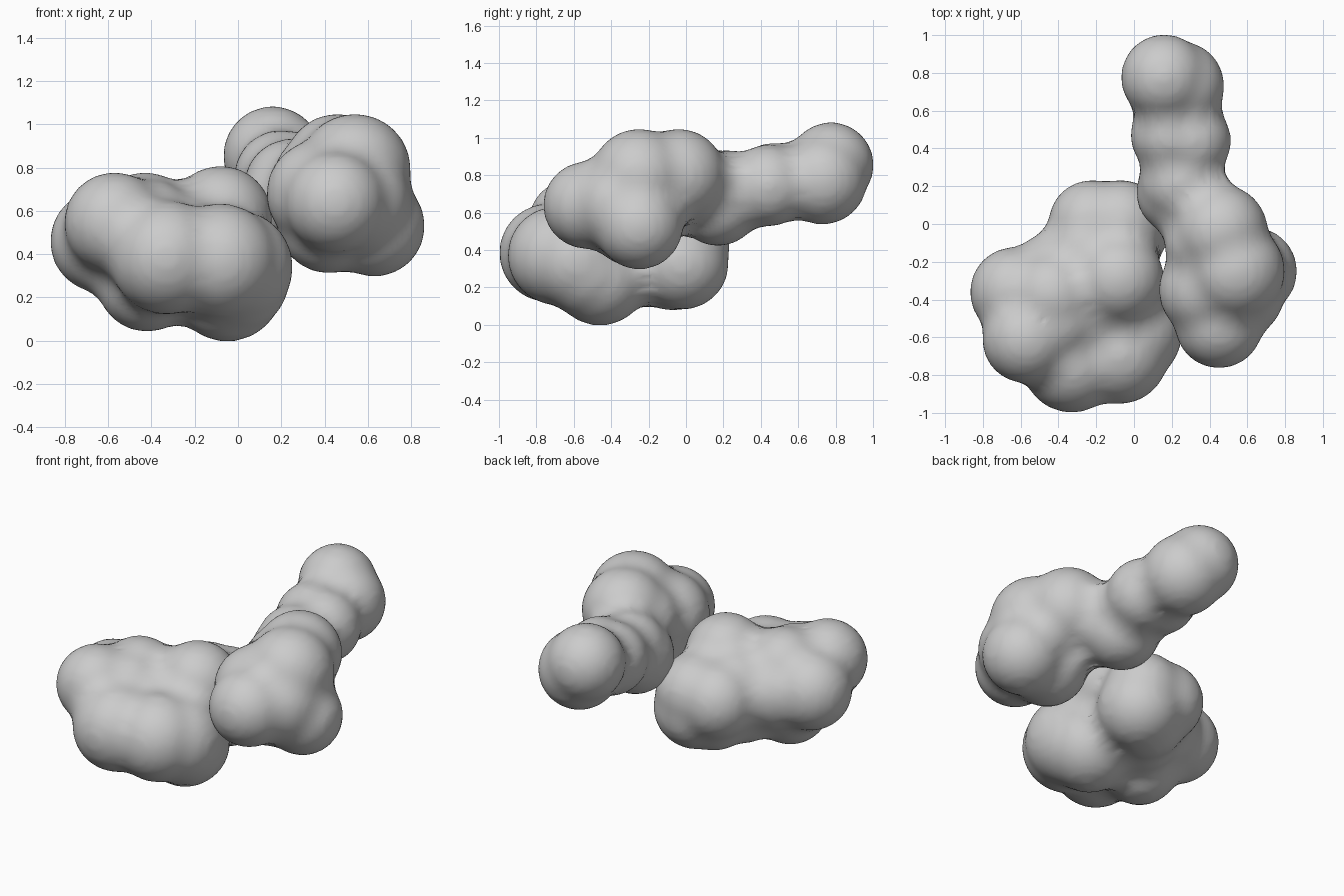
import bpy, bmesh
from mathutils import Matrix

FILL = .06  # how far creases between lobes are filled

# Each part is a chain of rounded lobes: (x, y, z, radius)
PARTS = {
    "upper_chain": [
        (.16, .775, .855, .23), (.24, .73, .775, .24),       # tip
        (.20, .47, .755, .22), (.295, .44, .745, .22),       # middle
        (.25, .22, .71, .225), (.24, .17, .65, .23),         # base
        (.46, -.04, .80, .25), (.54, -.25, .79, .26),        # right cluster
        (.63, -.25, .53, .235), (.45, -.53, .64, .235),
        (.38, -.35, .68, .25), (.42, -.28, .55, .24),
        (.55, -.36, .64, .25), (.39, -.1, .74, .23)],
    "lower_chain": [
        (-.05, -.46, .255, .26), (-.08, -.69, .37, .265),    # front cluster
        (-.33, -.735, .385, .265), (-.01, -.58, .34, .265),
        (-.25, -.5, .42, .25), (-.01, -.53, .29, .25),
        (-.57, -.61, .545, .235), (-.63, -.36, .46, .24),    # left cluster
        (-.43, -.38, .54, .24), (-.42, -.45, .275, .235),
        (-.42, -.5, .5, .25), (-.42, -.28, .43, .24),
        (-.22, .0, .42, .235), (-.07, -.0, .43, .235),       # back cluster
        (-.08, -.29, .57, .24), (-.06, -.02, .33, .25),
        (-.15, -.07, .31, .235), (-.24, -.15, .46, .23),
        (-.25, -.22, .31, .22)],
}


def blob(name, lobes):
    mesh = bpy.data.meshes.new(name)
    bm = bmesh.new()
    for x, y, z, r in lobes:
        bmesh.ops.create_icosphere(bm, subdivisions=4, radius=r + FILL,
                                   matrix=Matrix.Translation((x, y, z)))
    bm.to_mesh(mesh)
    bm.free()
    ob = bpy.data.objects.new(name, mesh)
    bpy.context.collection.objects.link(ob)
    # Fuse the inflated lobes, then shrink back so the creases stay filled
    fuse = ob.modifiers.new("fuse", 'REMESH')
    fuse.mode = 'VOXEL'
    fuse.voxel_size = .03
    fuse.use_smooth_shade = True
    soft = ob.modifiers.new("soften", 'SMOOTH')
    soft.factor = .5
    soft.iterations = 8
    shrink = ob.modifiers.new("shrink", 'DISPLACE')
    shrink.mid_level = 0
    shrink.strength = -FILL


for part, lobes in PARTS.items():
    blob(part, lobes)
